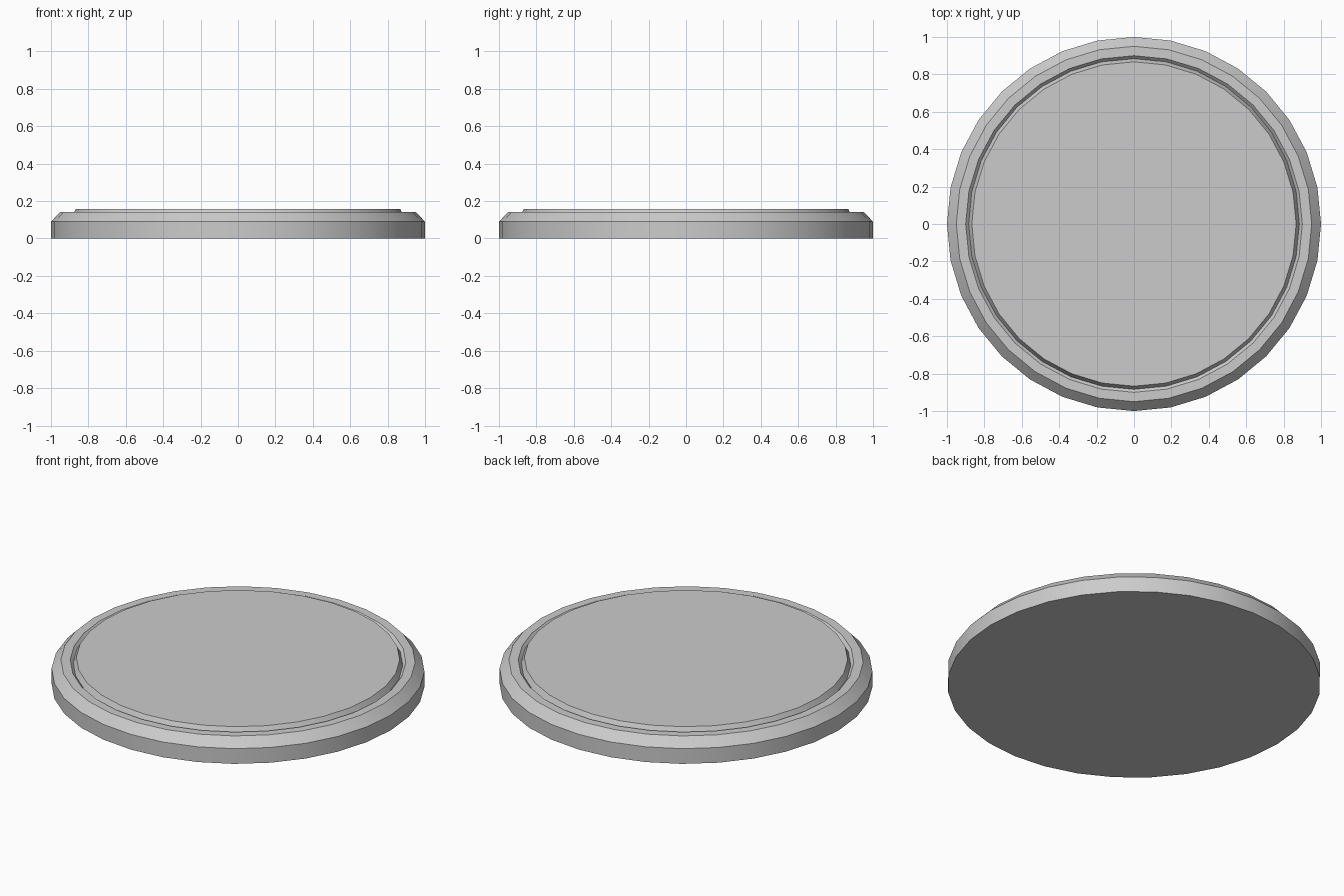
import bpy, bmesh
from math import sin, cos, tau, radians

if "Cube" in bpy.data.objects:
    bpy.data.objects.remove(bpy.data.objects["Cube"])

SIDES = 32
# (radius, height) from the base edge up over the rim, groove and top disc
PROFILE = [(1.0, 0.0), (1.0, 0.09), (0.95, 0.142), (0.90, 0.142),
           (0.884, 0.125), (0.867, 0.158)]

# Round base: lathe the profile, then cap bottom and top
bm = bmesh.new()
rings = [[bm.verts.new((r * cos(tau * i / SIDES), r * sin(tau * i / SIDES), z))
          for i in range(SIDES)] for r, z in PROFILE]
for low, high in zip(rings, rings[1:]):
    for i in range(SIDES):
        j = (i + 1) % SIDES
        bm.faces.new((low[i], low[j], high[j], high[i]))
bm.faces.new(rings[0][::-1])
bm.faces.new(rings[-1])

mesh = bpy.data.meshes.new("round_base")
bm.to_mesh(mesh)
bm.free()
base = bpy.data.objects.new("round_base", mesh)
bpy.context.collection.objects.link(base)

# Smooth around the rim, crisp between bands
bpy.context.view_layer.objects.active = base
base.select_set(True)
bpy.ops.object.shade_smooth_by_angle(angle=radians(30))
